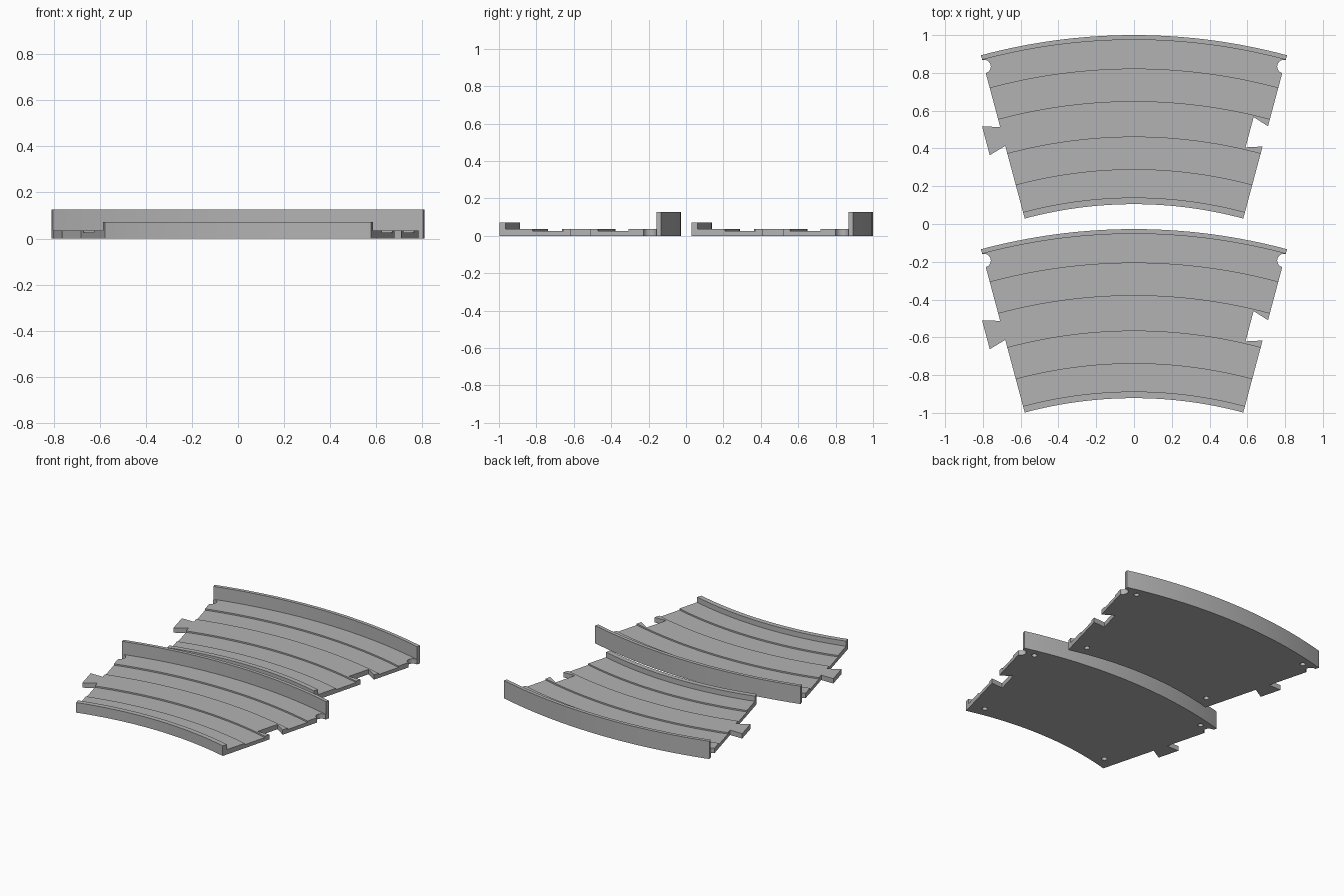
import bpy, bmesh, math
from mathutils import Vector

if "Cube" in bpy.data.objects:
    bpy.data.objects.remove(bpy.data.objects["Cube"])

CY = -2.13                 # height of the arc centre on the y axis
HALF = math.radians(15)    # half the sweep of one track piece
SEGS = 40
SHIFT = -1.027             # offset of the second piece

grey = bpy.data.materials.new("track_grey")
grey.diffuse_color = (0.45, 0.45, 0.45, 1)
grey.use_nodes = True
grey.node_tree.nodes["Principled BSDF"].inputs["Base Color"].default_value = grey.diffuse_color


def make_object(name, bm):
    bmesh.ops.recalc_face_normals(bm, faces=bm.faces)
    mesh = bpy.data.meshes.new(name)
    bm.to_mesh(mesh)
    bm.free()
    mesh.materials.append(grey)
    ob = bpy.data.objects.new(name, mesh)
    bpy.context.collection.objects.link(ob)
    return ob


def end_point(side, r, d):
    """Point r along an end edge, d outward from it (side -1 left, +1 right)."""
    s, c = math.sin(HALF), math.cos(HALF)
    return Vector((side * (r * s + d * c), CY + r * c - d * s))


def prism(bm, points, z0, z1):
    low = [bm.verts.new((p.x, p.y, z0)) for p in points]
    top = [bm.verts.new((p.x, p.y, z1)) for p in points]
    bm.faces.new(low)
    bm.faces.new(top)
    n = len(points)
    for i in range(n):
        j = (i + 1) % n
        bm.faces.new((low[i], low[j], top[j], top[i]))


def circle(center, radius, n=24):
    return [center + radius * Vector((math.cos(a), math.sin(a)))
            for a in (2 * math.pi * i / n for i in range(n))]


# Track cross-section (radius, height): low inner wall, two lane grooves, tall outer wall
profile = [(2.235, 0), (2.235, .072), (2.27, .072), (2.27, .035), (2.42, .035),
           (2.42, .025), (2.59, .025), (2.59, .035), (2.78, .035), (2.78, .025),
           (2.95, .025), (2.95, .035), (3.105, .035), (3.105, .127), (3.13, .127),
           (3.13, 0)]
bm = bmesh.new()
rings = []
for i in range(SEGS + 1):
    a = -HALF + 2 * HALF * i / SEGS
    rings.append([bm.verts.new((r * math.sin(a), CY + r * math.cos(a), z))
                  for r, z in profile])
for a, b in zip(rings, rings[1:]):
    for i in range(len(profile)):
        j = (i + 1) % len(profile)
        bm.faces.new((a[i], a[j], b[j], b[i]))
bm.faces.new(rings[0])
bm.faces.new(rings[-1])
track = make_object("track_back", bm)

# Cutters: connector socket, round end notches, blind peg holes underneath
bm = bmesh.new()
prism(bm, [end_point(1, r, d) for r, d in
           [(2.745, .01), (2.741, 0), (2.768, -.086), (2.602, -.086),
            (2.630, 0), (2.626, .01)]], -.02, .06)
for side in (-1, 1):
    prism(bm, circle(end_point(side, 3.068, 0), .036), -.02, .06)
    for r in (3.07, 2.31):
        prism(bm, circle(end_point(side, r, -.097), .018, 16), -.02, .02)
cutter = make_object("cutter", bm)
cutter.hide_render = True

bpy.context.view_layer.objects.active = track
mod = track.modifiers.new("cuts", 'BOOLEAN')
mod.operation = 'DIFFERENCE'
mod.solver = 'EXACT'
mod.object = cutter
bpy.ops.object.modifier_apply(modifier=mod.name)
bpy.data.objects.remove(cutter)

# Dovetail connector tab on the left end
bm = bmesh.new()
prism(bm, [end_point(-1, r, d) for r, d in
           [(2.738, 0), (2.763, .092), (2.607, .092), (2.633, 0)]], 0, .035)
tab = make_object("connector_tab_back", bm)

# Smooth the curved walls and keep the edges crisp
bpy.ops.object.select_all(action='DESELECT')
track.select_set(True)
bpy.ops.object.shade_smooth_by_angle(angle=math.radians(30))

# Second identical piece in front
for ob, name in ((track, "track_front"), (tab, "connector_tab_front")):
    twin = ob.copy()
    twin.name = name
    twin.location.y = SHIFT
    bpy.context.collection.objects.link(twin)
